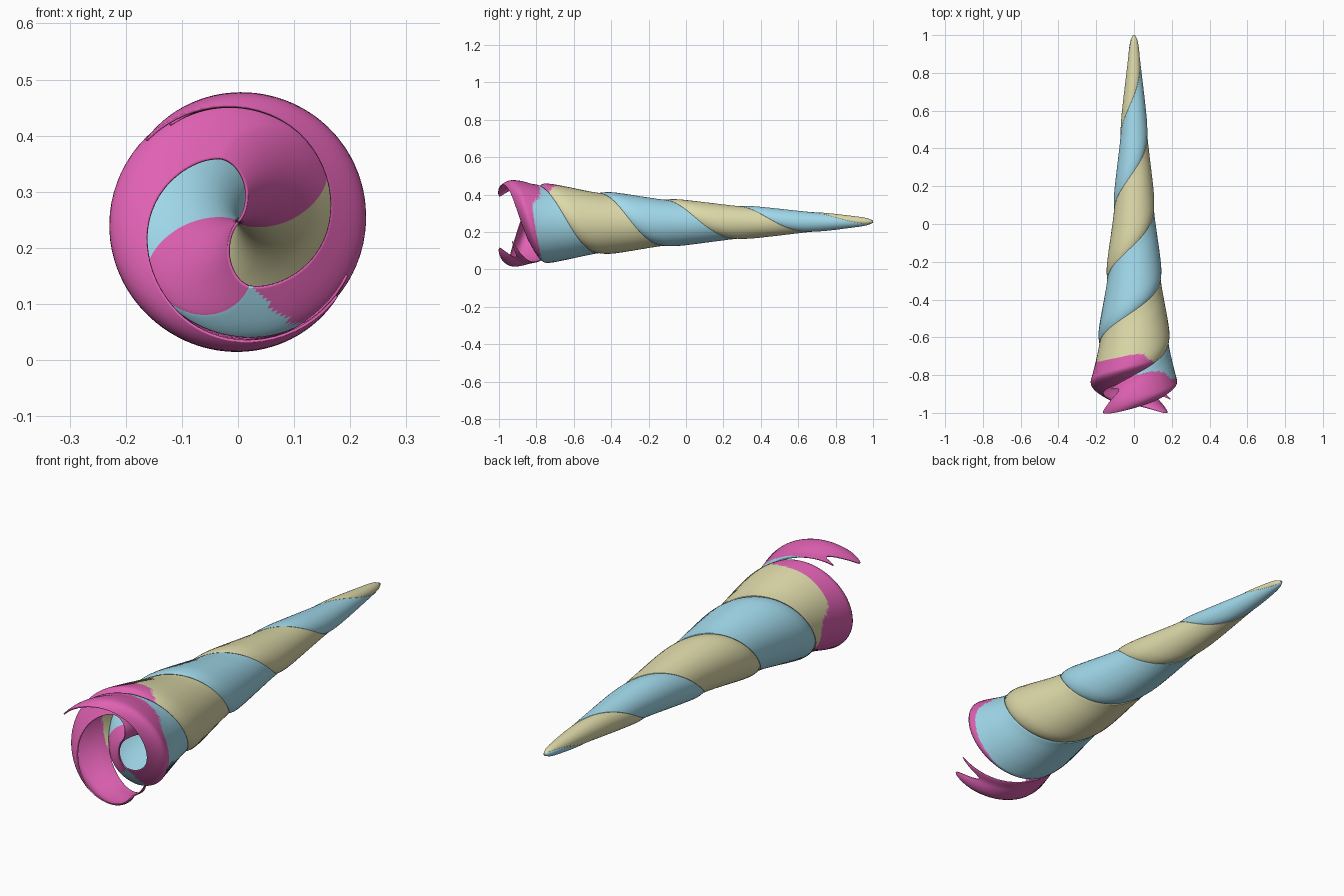
import bpy, bmesh, math

if "Cube" in bpy.data.objects:
    bpy.data.objects.remove(bpy.data.objects["Cube"])

def curve(pts, x):
    """Smooth interpolation through (x, value) points."""
    if x <= pts[0][0]:
        return pts[0][1]
    if x >= pts[-1][0]:
        return pts[-1][1]
    n = len(pts)
    def slope(i):
        a, b = pts[max(i - 1, 0)], pts[min(i + 1, n - 1)]
        return (b[1] - a[1]) / (b[0] - a[0])
    for i in range(n - 1):
        (x0, v0), (x1, v1) = pts[i], pts[i + 1]
        if x <= x1:
            h = x1 - x0
            t = (x - x0) / h
            return ((2*t**3 - 3*t**2 + 1) * v0 + (t**3 - 2*t**2 + t) * h * slope(i)
                    + (3*t**2 - 2*t**3) * v1 + (t**3 - t**2) * h * slope(i + 1))

def material(name, rgb):
    m = bpy.data.materials.new(name)
    m.diffuse_color = (*rgb, 1)
    m.use_nodes = True
    m.node_tree.nodes["Principled BSDF"].inputs["Base Color"].default_value = m.diffuse_color
    return m

# Horn taper along y, and half-turns of twist along y
TAPER = [(-1, .232), (-.88, .228), (-.75, .205), (-.45, .163), (-.12, .126), (.28, .088),
         (.65, .054), (.9, .027), (.97, .016), (1, .003)]
TWIST = [(-1.17, -1), (-.8, 0), (-.46, 1), (-.11, 2), (.28, 3), (.68, 4), (1.1, 5)]
# Cross-section of one rolled sheet: free edge at 0, rounded shoulder near 0.85, curl to the axis after 1
SECTION = [(0, .962), (.12, .968), (.35, 1.0), (.6, 1.03), (.8, 1.035), (.92, 1.0), (1, .935),
           (1.07, .83), (1.2, .55), (1.35, .24), (1.5, .01)]
# How far the mouth lip rolls inward, across the sheet
ROLL = [(0, .03), (.3, .05), (.5, .14), (.7, .3), (.9, .42), (1.1, .42), (1.5, .3)]
# Mouth edge of each sheet
RIM_UPPER = [(0, -.87), (.1, -.88), (.2, -.95), (.28, -1), (.42, -.99), (.6, -.92), (.8, -.85),
             (1, -.82), (1.5, -.82)]
RIM_LOWER = [(0, -.93), (.12, -.91), (.25, -1), (.42, -.96), (.6, -.93), (.8, -.87),
             (1, -.83), (1.5, -.82)]

COLS, ROWS = 96, 190

def strand(name, k, rim, mats, edge):
    bm = bmesh.new()
    grid = []
    for j in range(ROWS + 1):
        t = (j / ROWS) ** 1.3
        row = []
        for i in range(COLS + 1):
            s = 1.5 * i / COLS
            y0 = curve(rim, s)
            y = y0 + (1 - y0) * t
            r = curve(TAPER, y) * curve(SECTION, s)
            d = max(0, 1 - (y - y0) / .11)
            r *= 1 - curve(ROLL, s) * d * d
            a = s if s < 1 else 1 + (s - 1) * .55
            th = math.pi * (curve(TWIST, y) - k + a)
            zc = .245 + .005 * (y + 1)
            row.append(bm.verts.new((r * math.sin(th), y, zc + r * math.cos(th))))
        grid.append(row)
    for j in range(ROWS):
        for i in range(COLS):
            f = bm.faces.new((grid[j][i], grid[j][i + 1], grid[j + 1][i + 1], grid[j + 1][i]))
            f.smooth = True
            s = 1.5 * i / COLS
            limit = (edge + .02 * math.sin(s * 11)) if s < 1 else -.68
            f.material_index = 1 if f.calc_center_median().y < limit else 0
    me = bpy.data.meshes.new(name)
    bm.to_mesh(me)
    bm.free()
    ob = bpy.data.objects.new(name, me)
    bpy.context.collection.objects.link(ob)
    for m in mats:
        me.materials.append(m)
    # Thin sheet thickness
    mod = ob.modifiers.new("thickness", 'SOLIDIFY')
    mod.thickness = .005
    mod.offset = 0
    return ob

blue = material("blue", (.36, .70, .84))
yellow = material("yellow", (.73, .70, .40))
pink = material("pink", (.74, .12, .45))

# Two sheets wound around each other, with pink lips at the mouth
strand("upper_strand", 0, RIM_UPPER, (blue, pink), -.80)
strand("lower_strand", 1, RIM_LOWER, (yellow, pink), -.71)
